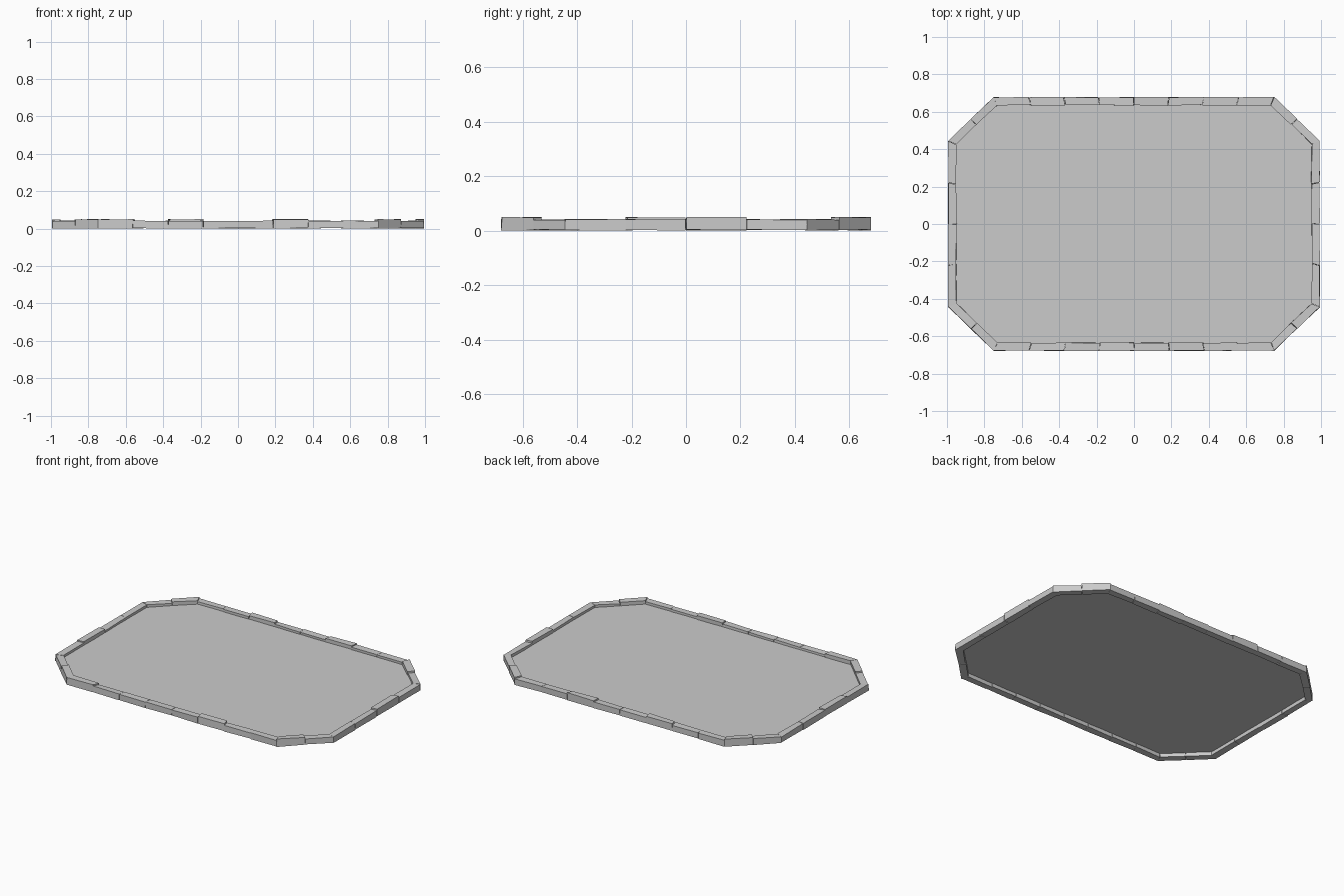
import bpy, bmesh, random
from mathutils import Vector

if "Cube" in bpy.data.objects:
    bpy.data.objects.remove(bpy.data.objects["Cube"])

random.seed(4)
LOW, TALL, WIDTH = 0.041, 0.049, 0.045

# Outer octagon, counter-clockwise from the front left
corners = [Vector(p) for p in [(-0.75, -0.68), (0.75, -0.68), (0.995, -0.445), (0.995, 0.445),
                               (0.75, 0.68), (-0.75, 0.68), (-0.995, 0.445), (-0.995, -0.445)]]
# One letter per stone: l = low, t = tall
stones = ["tlllltll", "tl", "lltl", "lt", "lltlltll", "tl", "lltl", "lt"]


def jit(a=0.002):
    return random.uniform(-a, a)


def make_object(name, verts, faces):
    mesh = bpy.data.meshes.new(name)
    mesh.from_pydata(verts, [], faces)
    bm = bmesh.new()
    bm.from_mesh(mesh)
    bmesh.ops.recalc_face_normals(bm, faces=bm.faces)
    bm.to_mesh(mesh)
    bm.free()
    obj = bpy.data.objects.new(name, mesh)
    bpy.context.collection.objects.link(obj)
    return obj


def inset_corners(d):
    # Intersect neighbouring edges after moving each inward by d
    result = []
    for i, p in enumerate(corners):
        a = (p - corners[i - 1]).normalized()
        b = (corners[(i + 1) % 8] - p).normalized()
        na, nb = Vector((-a.y, a.x)), Vector((-b.y, b.x))
        result.append(p + (na + nb) * d / (1 + na.dot(nb)))
    return result


inner = inset_corners(WIDTH)

# Border stones: slightly skewed blocks with mitred ends at the corners
box_faces = [(0, 1, 2, 3), (4, 5, 6, 7), (0, 1, 5, 4), (1, 2, 6, 5), (2, 3, 7, 6), (3, 0, 4, 7)]
for i, pattern in enumerate(stones):
    o0, o1 = corners[i], corners[(i + 1) % 8]
    i0, i1 = inner[i], inner[(i + 1) % 8]
    along = (o1 - o0).normalized()
    inward = Vector((-along.y, along.x))
    n = len(pattern)
    for k, kind in enumerate(pattern):
        s, e = k / n, (k + 1) / n
        base = [o0.lerp(o1, s), o0.lerp(o1, e), i0.lerp(i1, e), i0.lerp(i1, s)]
        base[0] += along * 0.0015
        base[3] += along * 0.0015
        top = TALL if kind == "t" else LOW
        verts = []
        for z in (0.002, top):
            for j, p in enumerate(base):
                shift = abs(jit(0.004)) if j < 2 else jit(0.003)
                q = p + inward * shift + along * jit(0.0015)
                verts.append((q.x, q.y, z + jit(0.002)))
        make_object(f"border_stone_{i}_{k}", verts, box_faces)

# Flat sheet filling the border
sheet = [(p.x, p.y, 0.025) for p in inset_corners(WIDTH * 0.7)]
make_object("flat_surface", sheet, [tuple(range(8))])
